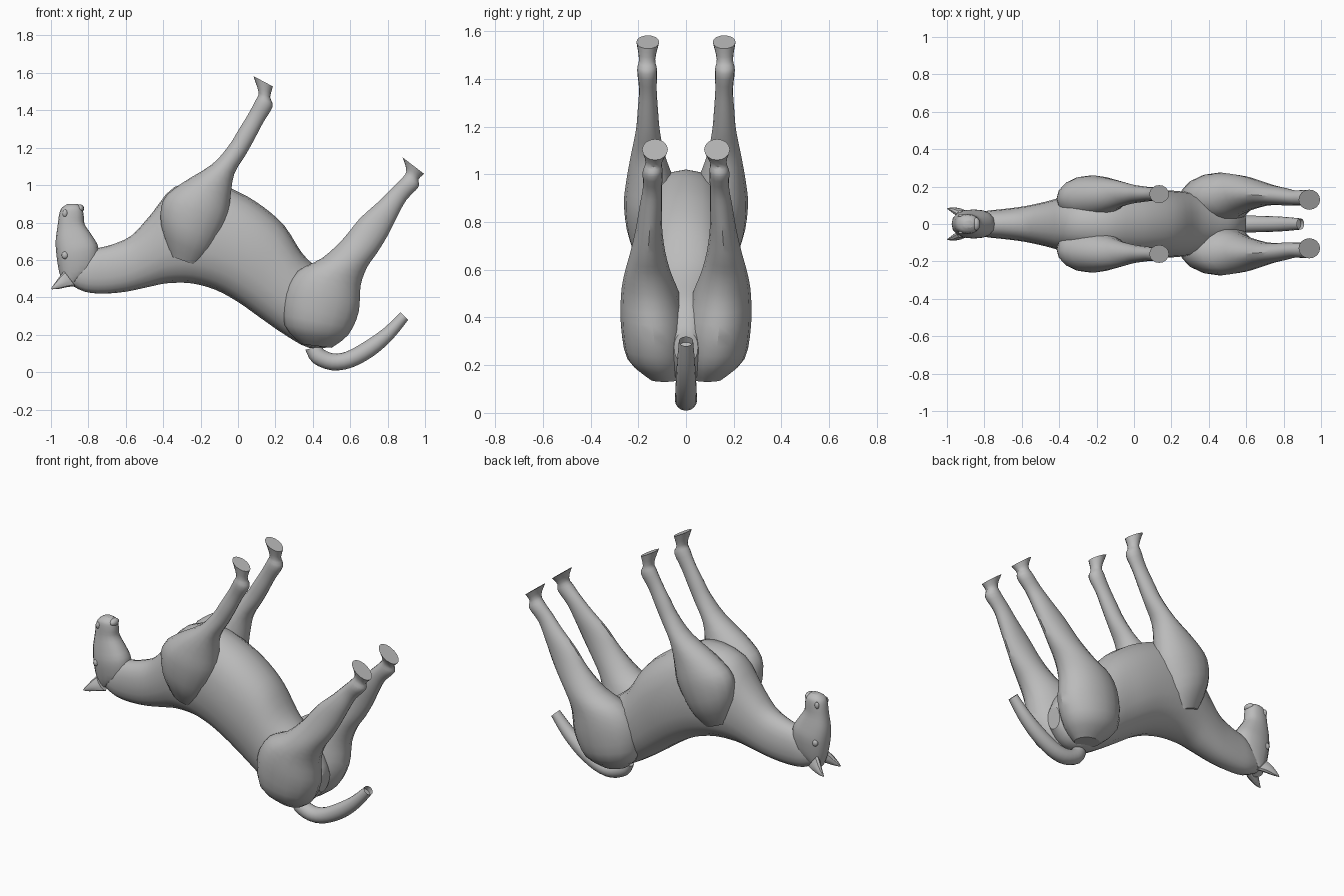
import bpy
import bmesh
import math
from mathutils import Vector

default_cube = bpy.data.objects.get("Cube")
if default_cube:
    bpy.data.objects.remove(default_cube, do_unlink=True)

# One plain grey for the whole animal
grey = bpy.data.materials.new("plain_grey")
grey.use_nodes = True
colour = (0.5, 0.5, 0.5, 1)
grey.diffuse_color = colour
grey.node_tree.nodes["Principled BSDF"].inputs["Base Color"].default_value = colour


def finish(name, bm, angle=32):
    """Turn a bmesh into a smooth-shaded object with the grey material."""
    bmesh.ops.recalc_face_normals(bm, faces=bm.faces)
    mesh = bpy.data.meshes.new(name)
    bm.to_mesh(mesh)
    bm.free()
    mesh.materials.append(grey)
    obj = bpy.data.objects.new(name, mesh)
    bpy.context.collection.objects.link(obj)
    bpy.ops.object.select_all(action="DESELECT")
    obj.select_set(True)
    bpy.context.view_layer.objects.active = obj
    bpy.ops.object.shade_smooth_by_angle(angle=math.radians(angle))
    return obj


def refine(rows, steps):
    """Insert rows along a smooth curve through the given rows."""
    result = []
    last = len(rows) - 1
    for i in range(last):
        neighbours = zip(rows[max(i - 1, 0)], rows[i], rows[i + 1], rows[min(i + 2, last)])
        neighbours = list(neighbours)
        for s in range(steps):
            t = s / steps
            result.append([
                b + t * (c - a) / 2
                + t * t * (a - 2.5 * b + 2 * c - d / 2)
                + t ** 3 * (1.5 * (b - c) + (d - a) / 2)
                for a, b, c, d in neighbours])
    result.append(list(rows[last]))
    return result


def loft(name, rows, side=1, sides=16, steps=3, square=1.0, hollow=False):
    """Skin rings; a row is one edge (x, z), the other edge (x, z), y centre, half width."""
    bm = bmesh.new()
    rings = []
    for xa, za, xb, zb, y, width in refine(rows, steps):
        centre = Vector(((xa + xb) / 2, side * y, (za + zb) / 2))
        half = Vector(((xa - xb) / 2, 0, (za - zb) / 2))
        ring = []
        for k in range(sides):
            angle = math.tau * k / sides
            c, s = math.cos(angle), math.sin(angle)
            c = math.copysign(abs(c) ** square, c)
            s = math.copysign(abs(s) ** square, s)
            ring.append(bm.verts.new(centre + half * c + Vector((0, width * s, 0))))
        rings.append(ring)
    for lower, upper in zip(rings, rings[1:]):
        for k in range(sides):
            n = (k + 1) % sides
            bm.faces.new((lower[k], lower[n], upper[n], upper[k]))
    bm.faces.new(rings[0])
    end = bm.faces.new(rings[-1])
    if hollow:
        bmesh.ops.inset_region(bm, faces=[end], thickness=0.008)
        inward = (rings[-2][0].co - rings[-1][0].co).normalized() * 0.03
        bmesh.ops.translate(bm, verts=end.verts, vec=inward)
    return finish(name, bm)


def ball(name, location, size):
    bm = bmesh.new()
    bmesh.ops.create_uvsphere(bm, u_segments=12, v_segments=8, radius=1)
    bmesh.ops.scale(bm, verts=bm.verts, vec=size)
    bmesh.ops.translate(bm, verts=bm.verts, vec=location)
    return finish(name, bm, 60)


# Trunk and neck, from rump to poll: back edge, belly edge
body = [
    (.58, .21, .60, .34, 0, .05),
    (.50, .14, .54, .46, 0, .10),
    (.38, .13, .42, .56, 0, .15),
    (.25, .20, .34, .64, 0, .17),
    (.12, .29, .25, .78, 0, .18),
    (0, .375, .14, .88, 0, .19),
    (-.12, .44, .01, .96, 0, .19),
    (-.25, .475, -.15, 1.02, 0, .18),
    (-.38, .475, -.34, .99, 0, .15),
    (-.48, .455, -.46, .85, 0, .12),
    (-.60, .43, -.57, .73, 0, .095),
    (-.72, .42, -.68, .68, 0, .08),
    (-.82, .43, -.76, .66, 0, .07),
    (-.90, .47, -.84, .62, 0, .05),
]
loft("body_and_neck", body, sides=20, square=.88)

# Head, from poll to muzzle: face edge, jaw edge
head = [
    (-.93, .46, -.84, .50, 0, .045),
    (-.955, .53, -.76, .55, 0, .065),
    (-.97, .62, -.745, .66, 0, .078),
    (-.975, .70, -.78, .73, 0, .068),
    (-.965, .78, -.82, .79, 0, .055),
    (-.955, .85, -.825, .84, 0, .052),
    (-.94, .88, -.835, .88, 0, .045),
    (-.91, .90, -.86, .90, 0, .02),
]
loft("head", head, square=.85)

# Tail, a curved tube with an open tip
tail = [
    (.36, .12, .45, .14, 0, .035),
    (.40, .05, .46, .12, 0, .045),
    (.50, .01, .51, .10, 0, .047),
    (.61, .025, .58, .11, 0, .045),
    (.73, .09, .68, .165, 0, .043),
    (.83, .18, .78, .235, 0, .038),
    (.91, .28, .87, .32, 0, .03),
]
loft("tail", tail, hollow=True)

# Legs, from body to hoof sole: front edge, rear edge
foreleg = [
    (-.36, .62, -.22, .57, .12, .04),
    (-.41, .78, -.14, .66, .13, .105),
    (-.40, .92, -.06, .81, .14, .12),
    (-.30, 1.01, -.04, .94, .15, .10),
    (-.14, 1.11, -.02, 1.06, .16, .07),
    (-.05, 1.21, .04, 1.16, .16, .05),
    (0, 1.29, .085, 1.24, .16, .043),
    (.055, 1.38, .135, 1.335, .16, .037),
    (.095, 1.455, .185, 1.42, .163, .042),
    (.11, 1.495, .172, 1.47, .163, .034),
    (.082, 1.583, .187, 1.527, .16, .048),
]
hind_leg = [
    (.34, .15, .50, .13, .09, .06),
    (.25, .25, .59, .20, .12, .125),
    (.25, .42, .645, .32, .135, .138),
    (.32, .54, .655, .46, .15, .122),
    (.45, .61, .69, .56, .16, .098),
    (.56, .71, .745, .64, .16, .073),
    (.65, .82, .80, .73, .155, .055),
    (.75, .91, .85, .83, .147, .047),
    (.82, .98, .90, .92, .14, .04),
    (.87, 1.03, .965, .99, .14, .042),
    (.90, 1.075, .965, 1.03, .135, .035),
    (.88, 1.148, .995, 1.06, .13, .054),
]
ear = [
    (-.93, .54, -.87, .46, .045, .022),
    (-.955, .51, -.91, .455, .06, .024),
    (-.98, .475, -.96, .445, .075, .014),
    (-1, .448, -.995, .443, .082, .002),
]
for side, word in ((1, "left"), (-1, "right")):
    loft(word + "_foreleg", foreleg, side)
    loft(word + "_hind_leg", hind_leg, side)
    loft(word + "_ear", ear, side, sides=10)
    ball(word + "_eye", (-.925, side * .062, .625), (.018, .014, .02))
    ball(word + "_nostril", (-.925, side * .045, .85), (.014, .01, .02))

# Lower lip
ball("lower_lip", (-.845, 0, .875), (.022, .036, .022))
